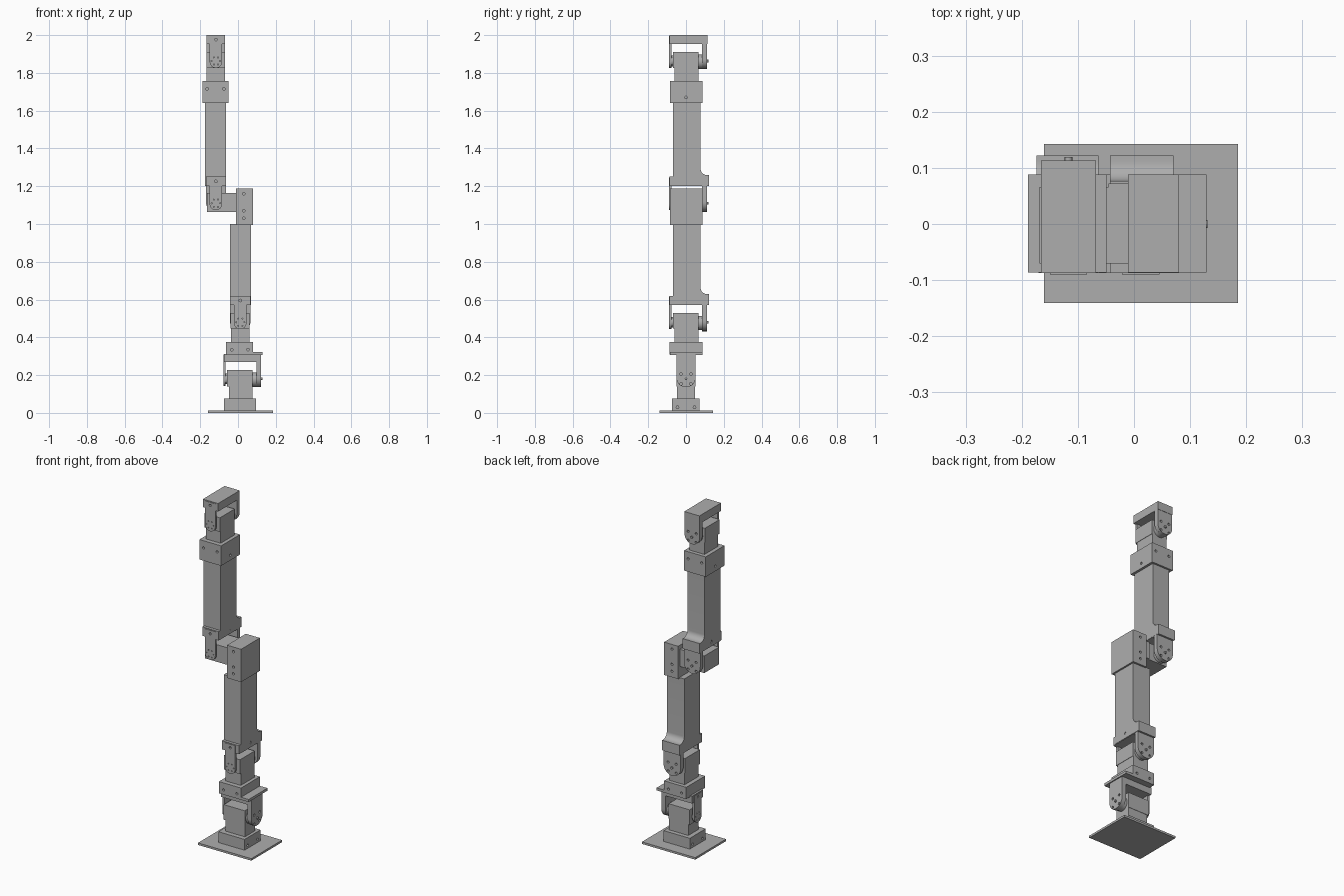
import bpy, bmesh, math
from mathutils import Matrix, Vector

if "Cube" in bpy.data.objects:
    bpy.data.objects.remove(bpy.data.objects["Cube"])

grey = bpy.data.materials.new("plain grey")
grey.diffuse_color = (0.42, 0.42, 0.42, 1)
grey.use_nodes = True
grey.node_tree.nodes["Principled BSDF"].inputs["Base Color"].default_value = grey.diffuse_color


def finish(name, bm):
    bmesh.ops.recalc_face_normals(bm, faces=bm.faces)
    me = bpy.data.meshes.new(name)
    bm.to_mesh(me)
    bm.free()
    ob = bpy.data.objects.new(name, me)
    me.materials.append(grey)
    bpy.context.collection.objects.link(ob)
    return ob


def box(name, x, y, z):
    bm = bmesh.new()
    bmesh.ops.create_cube(bm, size=1)
    for v in bm.verts:
        v.co = Vector([(r[0] + r[1]) / 2 + c * (r[1] - r[0]) for r, c in zip((x, y, z), v.co)])
    return finish(name, bm)


def prism(name, pts, axis, a, b):
    """Extrude a 2D outline along x (outline y,z) or y (outline x,z)."""
    bm = bmesh.new()
    put = (lambda p: (a, *p)) if axis == 'x' else (lambda p: (p[0], a, p[1]))
    face = bm.faces.new([bm.verts.new(put(p)) for p in pts])
    out = bmesh.ops.extrude_face_region(bm, geom=[face])
    d = Vector((b - a, 0, 0)) if axis == 'x' else Vector((0, b - a, 0))
    bmesh.ops.translate(bm, vec=d, verts=[v for v in out['geom'] if isinstance(v, bmesh.types.BMVert)])
    return finish(name, bm)


def arc(cx, cz, r, a0, a1, n):
    return [(cx + r * math.cos(math.radians(a0 + (a1 - a0) * i / n)),
             cz + r * math.sin(math.radians(a0 + (a1 - a0) * i / n))) for i in range(n + 1)]


def disc(name, axis, cx, cz, r, a, b, n=32):
    return prism(name, arc(cx, cz, r, 0, 360 * (n - 1) / n, n - 1), axis, a, b)


def drill(ob, axis, spots, a, b, r=0.007):
    """Cut screw holes running from a to b along the axis."""
    for u, z in spots:
        cutter = disc("hole_cutter", axis, u, z, r, a, b, 12)
        cutter.hide_render = True
        mod = ob.modifiers.new("hole", 'BOOLEAN')
        mod.operation, mod.solver, mod.object = 'DIFFERENCE', 'EXACT', cutter
        bpy.context.view_layer.objects.active = ob
        bpy.ops.object.modifier_apply(modifier=mod.name)
        bpy.data.objects.remove(cutter)


def smooth(ob):
    bpy.ops.object.select_all(action='DESELECT')
    ob.select_set(True)
    bpy.context.view_layer.objects.active = ob
    bpy.ops.object.shade_smooth_by_angle(angle=math.radians(30))


def joint(name, cx, p, w, top, back):
    """Clevis bracket around a pivot on the y axis at height p."""
    lo = p + 0.09
    parts = []
    # crosspiece
    cross = box(name + "_crosspiece", (cx - w, cx + w), (-0.087, back), (lo, top))
    drill(cross, 'y', [(cx, (lo + top) / 2)], -0.1, -0.07)
    # wide rounded plate on the driven side
    plate = prism(name + "_drive_plate", [(cx + w, lo + 0.01), (cx - w, lo + 0.01)]
                  + arc(cx, p + 0.007, w, 180, 360, 20), 'y', 0.086, 0.111)
    drill(plate, 'y', [(cx + sx * 0.026, p + sz * 0.026) for sx in (-1, 1) for sz in (-1, 1)], 0.095, 0.13)
    # narrow rounded arm on the idle side
    arm = prism(name + "_idle_arm", [(cx + 0.033, top - 0.005), (cx - 0.033, top - 0.005)]
                + arc(cx, p - 0.004, 0.033, 180, 360, 16), 'y', -0.09, -0.077)
    drill(arm, 'y', [(cx, (lo + top) / 2)], -0.1, -0.07)
    drill(arm, 'y', arc(cx, p, 0.022, 0, 300, 5), -0.1, -0.082, 0.003)
    # horn, idler and axle screw
    horn = disc(name + "_horn", 'y', cx, p - 0.004, 0.038, 0.06, 0.09)
    idler = disc(name + "_idler", 'y', cx, p, 0.028, -0.08, -0.06)
    screw = disc(name + "_axle_screw", 'y', cx, p, 0.007, 0.1, 0.119, 12)
    parts += [cross, plate, arm, horn, idler, screw]
    for o in parts:
        smooth(o)
    return parts


def servo(name, x, z):
    """Motor body with a slightly narrower foot."""
    mid = z[0] + 0.07
    return [box(name, x, (-0.07, 0.066), (mid, z[1])),
            box(name + "_foot", (x[0] + 0.002, x[1] - 0.002), (-0.06, 0.066), (z[0] - 0.01, mid))]


def arm_tube(name, x, z0, z1):
    """Long arm segment whose back flares into the bracket with a concave fillet."""
    pts = [(-0.07, z1), (-0.07, z0), (0.122, z0), (0.122, z0 + 0.057)]
    pts += arc(0.112, z0 + 0.092, 0.035, 270, 180, 10) + [(0.077, z1)]
    ob = prism(name, pts, 'x', *x)
    drill(ob, 'x', [(0.015, z0 + 0.028)], x[0] - 0.01, x[1] + 0.01, 0.008)
    smooth(ob)


# base
box("base_plate", (-0.16, 0.185), (-0.141, 0.143), (0, 0.012))
base = box("base_socket", (-0.075, 0.095), (-0.075, 0.072), (0.012, 0.075))
drill(base, 'x', [(-0.045, 0.03), (0.045, 0.03)], 0.075, 0.11)
drill(base, 'x', [(-0.045, 0.03), (0.045, 0.03)], -0.09, -0.055)

# first joint, turned so that its pivot runs along x
first = joint("shoulder_yoke", 0, 0.18, 0.051, 0.313, 0.111) + servo("shoulder_motor", (-0.049, 0.049), (0.07, 0.228))
turn = Matrix.Translation((0.012, 0, 0)) @ Matrix.Rotation(-math.pi / 2, 4, 'Z')
for o in first:
    o.data.transform(turn)

# second joint socket and flange
box("shoulder_flange", (-0.063, 0.129), (-0.086, 0.088), (0.307, 0.322))
sock = box("shoulder_socket", (-0.063, 0.08), (-0.087, 0.088), (0.31, 0.376))
for s in (-0.095, 0.075):
    drill(sock, 'y', [(-0.033, 0.335), (0.053, 0.335)], s, s + 0.025)

# second joint and lower arm
servo("lower_motor", (-0.04, 0.062), (0.376, 0.53))
joint("lower_yoke", 0.012, 0.48, 0.055, 0.62, 0.122)
arm_tube("lower_arm", (-0.043, 0.07), 0.572, 1.0)

# elbow
elbow = box("elbow_box", (-0.011, 0.08), (-0.086, 0.088), (0.995, 1.187))
for s in (-0.1, 0.07):
    drill(elbow, 'y', [(0.03, 1.03), (0.03, 1.07), (0.03, 1.16)], s, s + 0.03)
box("elbow_motor", (-0.165, -0.045), (-0.07, 0.066), (1.063, 1.163))
box("elbow_motor_foot", (-0.045, 0.0), (-0.07, 0.072), (1.063, 1.163))
joint("elbow_yoke", -0.117, 1.11, 0.053, 1.252, 0.122)
arm_tube("upper_arm", (-0.174, -0.063), 1.202, 1.65)

# wrist
wrist = box("wrist_socket", (-0.189, -0.049), (-0.086, 0.088), (1.64, 1.757))
for s in (-0.1, 0.07):
    drill(wrist, 'y', [(-0.163, 1.715), (-0.075, 1.715)], s, s + 0.03)
for s in (-0.2, -0.065):
    drill(wrist, 'x', [(0, 1.67)], s, s + 0.03)
servo("wrist_motor", (-0.168, -0.068), (1.757, 1.91))
joint("wrist_yoke", -0.117, 1.863, 0.049, 2.0, 0.113)
